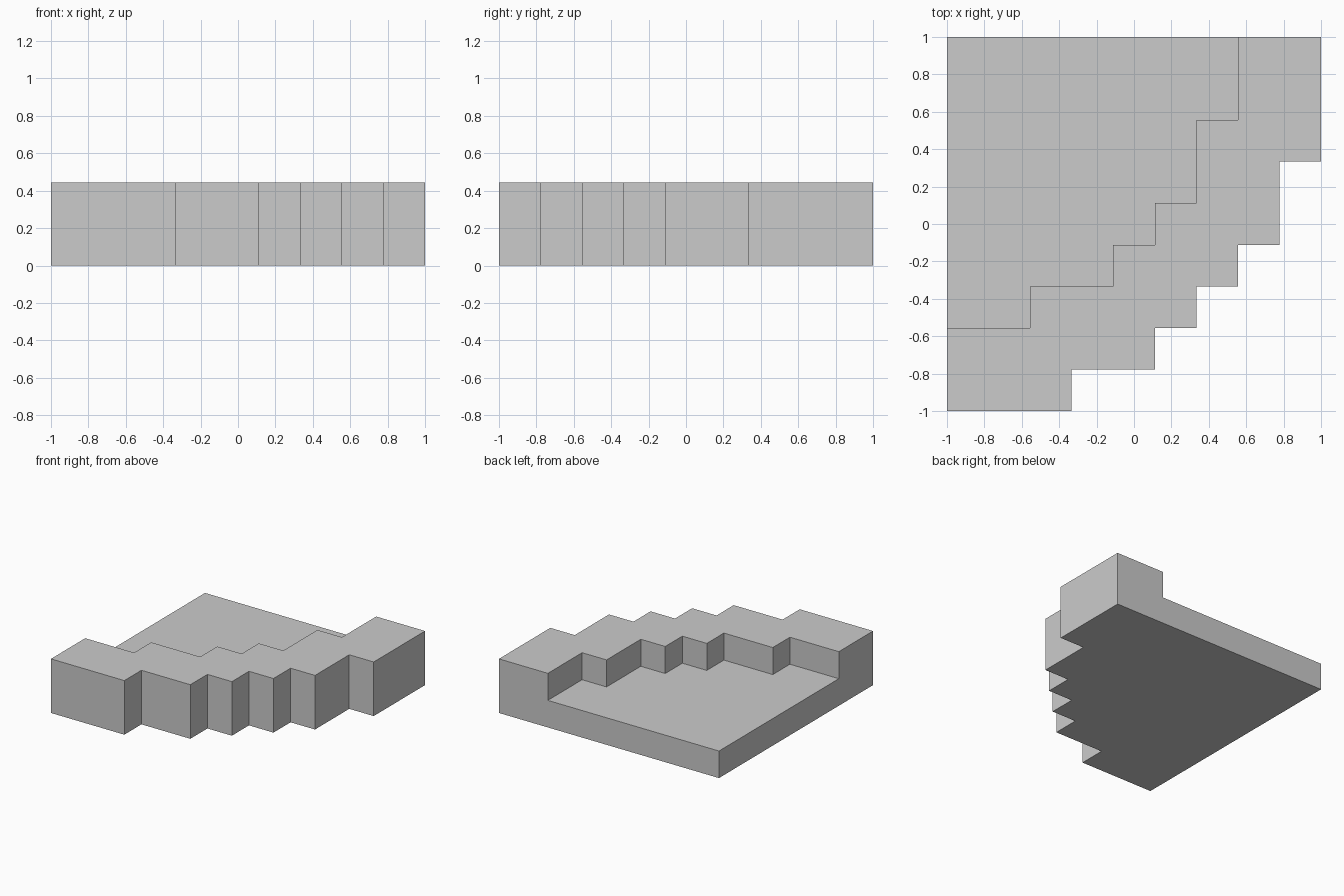
import bpy, bmesh

if "Cube" in bpy.data.objects:
    bpy.data.objects.remove(bpy.data.objects["Cube"])

U = 1 / 9  # plan grid module


def prism(name, outline, z0, z1):
    """Vertical prism from a plan outline given in grid modules."""
    bm = bmesh.new()
    base = bm.faces.new([bm.verts.new((x * U, y * U, z0 * U)) for x, y in outline])
    ext = bmesh.ops.extrude_face_region(bm, geom=[base])
    top = [v for v in ext["geom"] if isinstance(v, bmesh.types.BMVert)]
    bmesh.ops.translate(bm, verts=top, vec=(0, 0, (z1 - z0) * U))
    bmesh.ops.recalc_face_normals(bm, faces=bm.faces)
    mesh = bpy.data.meshes.new(name)
    bm.to_mesh(mesh)
    bm.free()
    obj = bpy.data.objects.new(name, mesh)
    bpy.context.collection.objects.link(obj)
    return obj


# Full-height block with the stepped outer edge
outer = [(-9, -9), (-3, -9), (-3, -7), (1, -7), (1, -5), (3, -5), (3, -3),
         (5, -3), (5, -1), (7, -1), (7, 3), (9, 3), (9, 9), (-9, 9)]
block = prism("stepped_corner_block", outer, 0, 4)

# Cutter that lowers the inner floor to half height, leaving a stepped wall
inner = [(-10, -5), (-5, -5), (-5, -3), (-1, -3), (-1, -1), (1, -1), (1, 1),
         (3, 1), (3, 5), (5, 5), (5, 10), (-10, 10)]
cutter = prism("floor_cutter", inner, 2, 5)
cutter.hide_render = True

cut = block.modifiers.new("lower_floor", 'BOOLEAN')
cut.operation = 'DIFFERENCE'
cut.solver = 'EXACT'
cut.object = cutter

# Apply the cut and discard the helper
bpy.context.view_layer.objects.active = block
bpy.ops.object.modifier_apply(modifier=cut.name)
bpy.data.objects.remove(cutter)
